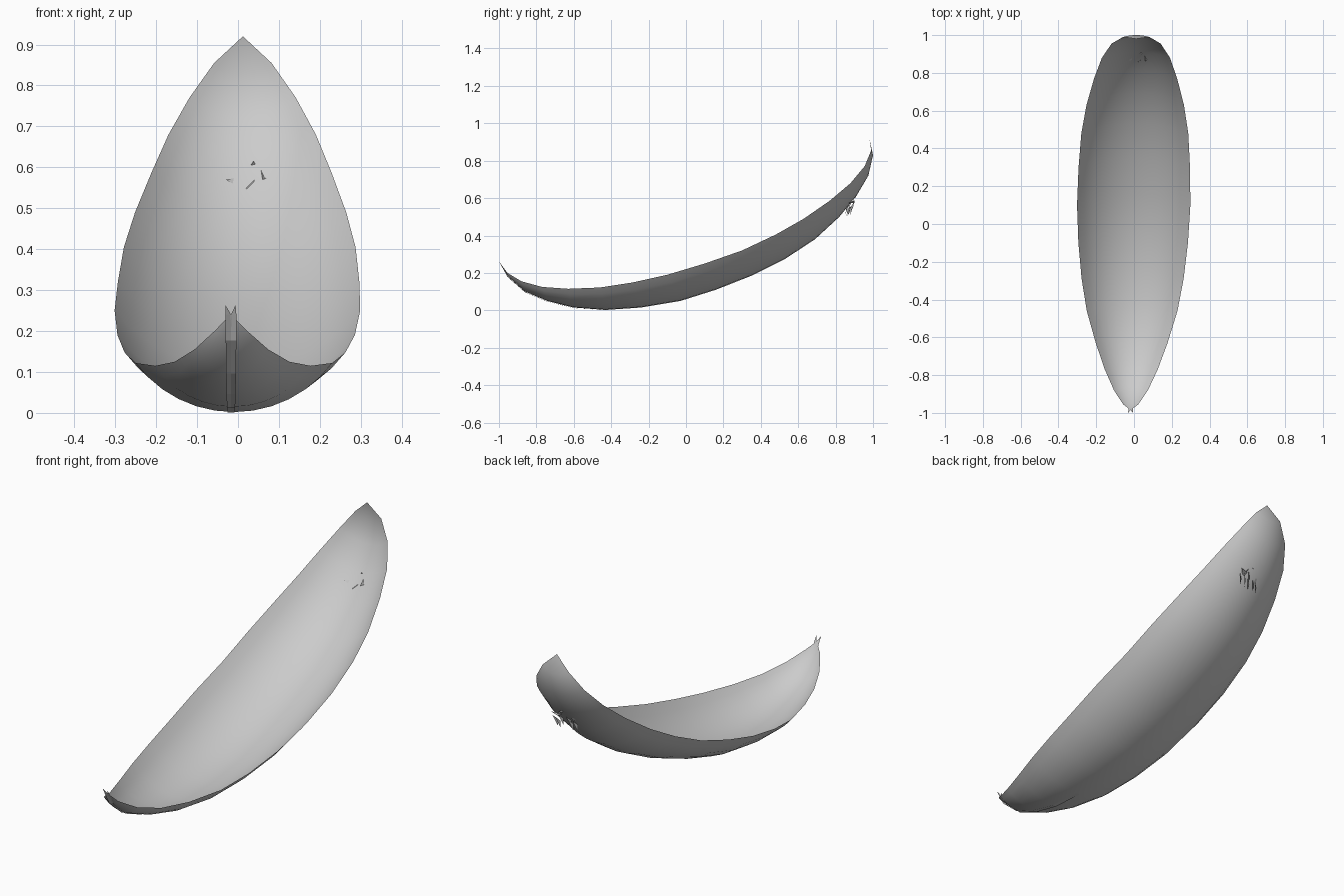
import bpy, bmesh, math, random
from mathutils import Vector

if "Cube" in bpy.data.objects:
    bpy.data.objects.remove(bpy.data.objects["Cube"])

# stations from front to back: rim half width, rim y, rim z, keel y, keel z
STATIONS = [
    (.04, -.955, .20, -.95, .18), (.09, -.88, .155, -.86, .10),
    (.14, -.77, .125, -.74, .05), (.19, -.63, .115, -.60, .015),
    (.24, -.46, .122, -.43, .002), (.27, -.29, .148, -.24, .015),
    (.29, -.10, .19, -.03, .05), (.30, .10, .25, .16, .11),
    (.295, .30, .32, .35, .185), (.283, .48, .405, .53, .275),
    (.258, .63, .49, .69, .38), (.22, .77, .587, .82, .50),
    (.18, .88, .68, .91, .61), (.13, .955, .77, .975, .72),
    (.07, .99, .855, 1.0, .83)]
COLS = 12


def axis_x(y):
    return -.003 + .015 * y


def finish(bm, name, smooth=True):
    mesh = bpy.data.meshes.new(name)
    bm.to_mesh(mesh)
    bm.free()
    ob = bpy.data.objects.new(name, mesh)
    bpy.context.collection.objects.link(ob)
    for p in mesh.polygons:
        p.use_smooth = smooth
    return ob


# curved open shell: circular arcs from rim through keel to rim
bm = bmesh.new()
rows = []
for w, ry, rz, ky, kz in STATIONS:
    sag = Vector((0, ky - ry, kz - rz))
    s = sag.length
    r = (w * w + s * s) / (2 * s)
    half = 2 * math.atan2(s, w)
    row = []
    for i in range(COLS + 1):
        a = -half + 2 * half * i / COLS
        depth = (r * math.cos(a) - r + s) / s
        co = Vector((axis_x(ry) + r * math.sin(a), ry, rz)) + sag * depth
        row.append(bm.verts.new(co))
    rows.append(row)
front = bm.verts.new((-.018, -.985, .24))
back = bm.verts.new((.012, .98, .92))
for i in range(COLS):
    bm.faces.new((front, rows[0][i + 1], rows[0][i]))
    for a, b in zip(rows, rows[1:]):
        bm.faces.new((a[i], a[i + 1], b[i + 1], b[i]))
    bm.faces.new((rows[-1][i], rows[-1][i + 1], back))
finish(bm, "curved_shell")

# narrow raised seam up the front of the keel, forked at the tip
bm = bmesh.new()
path = [(-.43, .001, .009)] + [(-.60, .012, .010), (-.74, .046, .011),
        (-.86, .096, .012), (-.953, .177, .013), (-.988, .24, .013)]
seam = []
for y, z, h in path:
    seam.append([bm.verts.new((-.017 + dx * h, y + dy, z))
                 for dx, dy in ((-1, 0), (0, .004), (1, 0))])
for a, b in zip(seam, seam[1:]):
    for i in range(2):
        bm.faces.new((a[i], a[i + 1], b[i + 1], b[i]))
for i, x in ((0, -.031), (1, -.006)):
    tip = bm.verts.new((x, -1.0, .264))
    bm.faces.new((seam[-1][i], seam[-1][i + 1], tip))
finish(bm, "front_seam", False)

# small torn flakes low on the rear of the shell
FLAKES = [((-.03, .865, .57), (.005, .87, .55), (0, .885, .575)),
          ((.06, .86, .57), (.10, .90, .586), (.065, .90, .575)),
          ((.06, .86, .57), (.055, .90, .60), (.075, .89, .575)),
          ((.03, .905, .603), (.038, .90, .615), (.046, .91, .602))]
bm = bmesh.new()
for tri in FLAKES:
    bm.faces.new([bm.verts.new(p) for p in tri])
random.seed(4)
for i in range(6):
    x = -.02 + .02 * i
    y, z = .87 + random.uniform(-.015, .02), .55 + random.uniform(-.015, .02)
    pts = ((x, y, z), (x + .02, y + .015, z + .02),
           (x + .005, y - .005, z - .035))
    bm.faces.new([bm.verts.new(p) for p in pts])
finish(bm, "torn_flakes", False)
